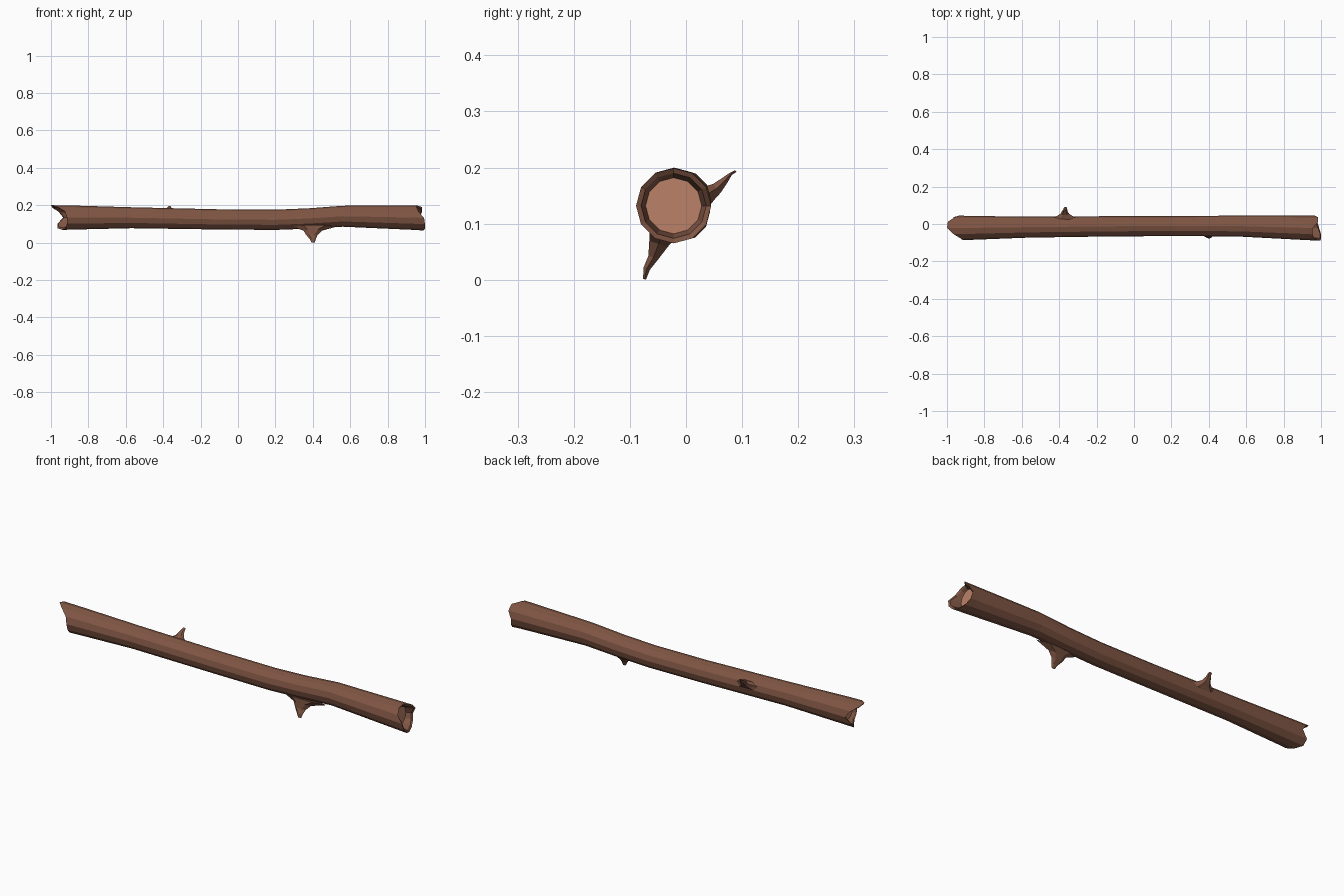
import bpy, bmesh, math
from mathutils import Vector

if "Cube" in bpy.data.objects:
    bpy.data.objects.remove(bpy.data.objects["Cube"])


def material(name, rgb):
    m = bpy.data.materials.new(name)
    m.diffuse_color = (*rgb, 1)
    m.use_nodes = True
    m.node_tree.nodes["Principled BSDF"].inputs["Base Color"].default_value = m.diffuse_color
    return m


bark = material("bark brown", (0.215, 0.092, 0.057))
wood = material("pale heartwood", (0.50, 0.225, 0.14))
SIDES = 12


def build(name, rings, mats, cap_mat=0):
    """Skin a list of rings, cap both ends and make an object."""
    bm = bmesh.new()
    loops = [[bm.verts.new(p) for p in ring] for ring in rings]
    n = len(loops[0])
    for a, b in zip(loops, loops[1:]):
        for i in range(n):
            j = (i + 1) % n
            bm.faces.new((a[i], a[j], b[j], b[i]))
    for cap in (loops[0], loops[-1]):
        bm.faces.new(cap).material_index = cap_mat
    bmesh.ops.recalc_face_normals(bm, faces=bm.faces)
    me = bpy.data.meshes.new(name)
    bm.to_mesh(me)
    bm.free()
    for m in mats:
        me.materials.append(m)
    ob = bpy.data.objects.new(name, me)
    bpy.context.collection.objects.link(ob)
    return ob


def ring(xs, cy, cz, r):
    """Log cross-section; xs is one x or a jagged list of x per side."""
    pts = []
    for i in range(SIDES):
        a = math.tau * i / SIDES          # 0 = back, 90 = up, 180 = front
        x = xs[i] if isinstance(xs, list) else xs
        pts.append(Vector((x, cy + r * math.cos(a), cz + r * math.sin(a))))
    return pts


# Broken rims: x of each rim corner, going back -> top -> front -> bottom
left = [-.935, -.96, -.995, -1.0, -.965, -.925, -.915, -.915, -.92, -.94, -.965, -.965]
right = [.965, .985, .985, .955, .955, .965, .995, 1.0, 1.0, .99, .98, .97]
CL, CR = (-.021, .134), (-.022, .132)

# Log: recessed heartwood, inner wall, rim, bark, then the same at the far end
build("log", [
    ring(-.90, *CL, .050),
    ring([x + .006 for x in left], *CL, .057),
    ring(left, *CL, .066),
    ring(-.89, -.021, .134, .0645),
    ring(-.57, -.017, .133, .056),
    ring(-.10, -.012, .124, .054),
    ring(.20, -.011, .122, .054),
    ring(.38, -.011, .129, .0545),
    ring(.56, -.011, .141, .056),
    ring(.93, -.021, .134, .0655),
    ring(right, *CR, .067),
    ring([x - .006 for x in right], *CR, .058),
    ring(.935, *CR, .050),
], [bark, wood], cap_mat=1)


def twig(name, sections, side):
    """Broken side twig: sections are x, y, z, half length, half thickness."""
    rings = []
    for x, y, z, a, b in sections:
        rings.append([Vector((x + a * math.cos(t), y + b * math.sin(t) * side[0],
                              z + b * math.sin(t) * side[1]))
                      for t in (math.tau * i / 6 for i in range(6))])
    build(name, rings, [bark])


twig("lower_twig", [
    (.41, -.040, .086, .12, .030), (.40, -.049, .064, .050, .020),
    (.395, -.058, .040, .030, .011), (.40, -.070, .020, .017, .007),
    (.402, -.074, .001, .009, .003)], (.95, -.3))
twig("upper_twig", [
    (-.37, .024, .143, .085, .025), (-.37, .040, .154, .045, .018),
    (-.37, .055, .163, .023, .012), (-.37, .070, .178, .014, .007),
    (-.367, .080, .189, .010, .003), (-.367, .089, .194, .007, .002)], (-.65, .75))
